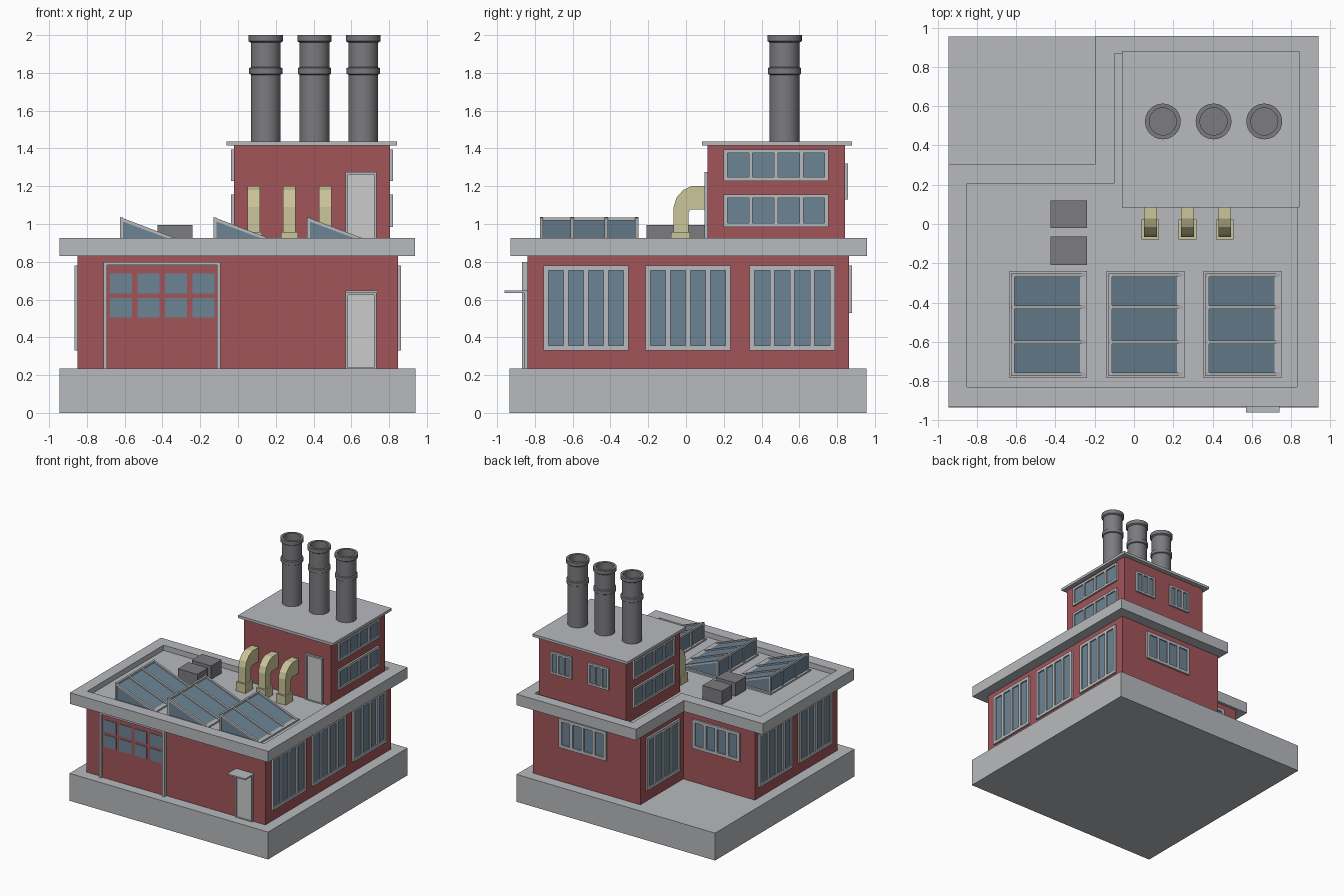
import bpy, bmesh, math
from mathutils import Matrix, Vector

if "Cube" in bpy.data.objects:
    bpy.data.objects.remove(bpy.data.objects["Cube"])


def material(name, rgb):
    m = bpy.data.materials.new(name)
    m.diffuse_color = (*rgb, 1)
    m.use_nodes = True
    m.node_tree.nodes["Principled BSDF"].inputs["Base Color"].default_value = m.diffuse_color
    return m


BRICK = material("brick_red", (0.36, 0.09, 0.10))
GLASS = material("glass_blue", (0.15, 0.23, 0.30))
DARK = material("dark_grey", (0.20, 0.20, 0.215))
ROOF = material("concrete_grey", (0.48, 0.49, 0.51))
PALE = material("door_grey", (0.62, 0.62, 0.62))
YELLOW = material("duct_yellow", (0.60, 0.56, 0.32))


def finish(name, bm, mats, smooth=False):
    bmesh.ops.recalc_face_normals(bm, faces=bm.faces)
    me = bpy.data.meshes.new(name)
    bm.to_mesh(me)
    bm.free()
    ob = bpy.data.objects.new(name, me)
    bpy.context.collection.objects.link(ob)
    for m in mats:
        me.materials.append(m)
    if smooth:
        bpy.ops.object.select_all(action='DESELECT')
        ob.select_set(True)
        bpy.context.view_layer.objects.active = ob
        bpy.ops.object.shade_smooth_by_angle(angle=math.radians(35))
    return ob


def loft(name, loops, mat, smooth=False):
    """Skin a stack of equal-length point loops and cap both ends."""
    bm = bmesh.new()
    rows = [[bm.verts.new(p) for p in loop] for loop in loops]
    n = len(rows[0])
    for a, b in zip(rows, rows[1:]):
        for i in range(n):
            j = (i + 1) % n
            bm.faces.new((a[i], a[j], b[j], b[i]))
    bm.faces.new(rows[0])
    bm.faces.new(rows[-1])
    return finish(name, bm, [mat], smooth)


def add_box(bm, x, y, z, mat=0):
    c = Vector(((x[0] + x[1]) / 2, (y[0] + y[1]) / 2, (z[0] + z[1]) / 2))
    s = Matrix.Diagonal((x[1] - x[0], y[1] - y[0], z[1] - z[0], 1))
    r = bmesh.ops.create_cube(bm, size=1, matrix=Matrix.Translation(c) @ s)
    for f in {f for v in r["verts"] for f in v.link_faces}:
        f.material_index = mat


def box(name, x, y, z, mat):
    bm = bmesh.new()
    add_box(bm, x, y, z)
    return finish(name, bm, [mat])


def flat(points, z):
    return [(x, y, z) for x, y in points]


def along_x(profile, x0, x1):
    return [[(x, y, z) for y, z in profile] for x in (x0, x1)]


def along_y(profile, y0, y1):
    return [[(x, y, z) for x, z in profile] for y in (y0, y1)]


def window(name, loc, turn, w, z, panes, bar=0.026, fill=GLASS):
    """Framed panel on a wall; turn 0 faces the front, 90 the right."""
    bm = bmesh.new()
    h, d = w / 2, 0.016
    add_box(bm, (-h + .005, h - .005), (-.005, .02), (z[0] + .005, z[1] - .005), 1)
    for zz in ((z[0], z[0] + bar), (z[1] - bar, z[1])):
        add_box(bm, (-h + bar, h - bar), (-d, .01), zz)
    for i in range(panes + 1):
        u = -h + i * (w - bar) / panes
        add_box(bm, (u, u + bar), (-d, .01), z)
    bm.transform(Matrix.Translation((*loc, 0)) @ Matrix.Rotation(math.radians(turn), 4, 'Z'))
    return finish(name, bm, [ROOF, fill])


# Base slab
box("base_slab", (-.945, .94), (-.935, .955), (0, .235), ROOF)

# Main L-shaped walls
walls = [(-.85, -.84), (.848, -.84), (.848, .862), (-.17, .862), (-.17, .28), (-.85, .28)]
loft("main_walls", [flat(walls, .235), flat(walls, .85)], BRICK)

# Main roof with parapet and sunken deck
outer = [(-.945, -.93), (.938, -.93), (.938, .957), (-.195, .957), (-.195, .305), (-.945, .305)]
inner = [(-.85, -.83), (.83, -.83), (.83, .865), (-.10, .865), (-.10, .205), (-.85, .205)]
loft("main_roof", [flat(outer, .83), flat(outer, .925), flat(inner, .925), flat(inner, .88)], ROOF)

# Upper block and its roof
box("tower_walls", (-.022, .805), (.113, .842), (.87, 1.42), BRICK)
box("tower_roof", (-.06, .842), (.085, .88), (1.415, 1.437), ROOF)

# Tall side windows
for i, y in enumerate((-.53, .01, .5625)):
    window(f"right_window_{i}", (.848, y), 90, .45, (.33, .78), 4)
    window(f"left_window_{i}", (-.17 if i == 2 else -.85, y), -90, .45, (.33, .78), 4)

# Short rear windows
window("rear_window", (.37, .862), 180, .45, (.53, .78), 4)
window("notch_window", (-.49, .28), 180, .45, (.53, .78), 4)

# Upper block windows
for i, z in enumerate(((.985, 1.157), (1.228, 1.395))):
    window(f"tower_right_window_{i}", (.805, .477), 90, .555, z, 4, .02)
    window(f"tower_left_window_{i}", (-.022, .477), -90, .555, z, 4, .02)
for i, x in enumerate((.59, .235)):
    window(f"tower_rear_window_{i}", (x, .842), 180, .2, (1.13, 1.32), 3, .018)

# Doors and entrance canopy
window("front_door", (.652, -.84), 0, .165, (.225, .638), 1, .014, PALE)
window("tower_door", (.652, .113), 0, .165, (.87, 1.275), 1, .014, PALE)
box("door_canopy", (.57, .74), (-.96, -.84), (.635, .647), ROOF)

# Garage door: posts, lintel, red panel with glazed grid
for i, x in enumerate((-.703, -.102)):
    box(f"garage_post_{i}", (x - .01, x + .01), (-.868, -.835), (.23, .80), ROOF)
box("garage_lintel", (-.693, -.112), (-.868, -.835), (.782, .80), ROOF)
box("garage_door", (-.693, -.112), (-.848, -.835), (.23, .782), BRICK)
bm = bmesh.new()
for x in (-.62, -.473, -.329, -.183):
    for z in (.685, .557):
        add_box(bm, (x - .058, x + .058), (-.852, -.84), (z - .052, z + .052))
finish("garage_panes", bm, [GLASS])

# Chimneys: turned profile with two collars and hollow top
profile = [(.079, 1.43), (.079, 1.79), (.088, 1.795), (.088, 1.825), (.079, 1.83),
           (.079, 1.96), (.091, 1.968), (.091, 2.0), (.069, 2.0), (.069, 1.85)]
for i, x in enumerate((.147, .405, .663)):
    loft(f"chimney_{i}", [[(x + r * math.cos(k * math.tau / 32), .522 + r * math.sin(k * math.tau / 32), z)
                           for k in range(32)] for r, z in profile], DARK, True)

# Bent ducts into the upper block
duct = [(-.065, .88), (-.065, 1.09), (-.05, 1.14), (-.015, 1.18), (.028, 1.2), (.12, 1.2),
        (.12, 1.078), (.025, 1.078), (.012, 1.06), (.012, .88)]
for i, x in enumerate((.083, .272, .462)):
    loft(f"duct_{i}", along_x(duct, x - .033, x + .033), YELLOW)
    box(f"duct_flange_{i}", (x - .045, x + .045), (-.08, .022), (.875, .957), YELLOW)

# Roof vent boxes
for i, y in enumerate(((-.02, .12), (-.208, -.063))):
    box(f"roof_vent_{i}", (-.425, -.24), y, (.875, .995), DARK)

# Sawtooth skylights: curb, glass wedge, ribs and ridge bar
for i, x in enumerate((-.62, -.125, .37)):
    e = x + .37
    box(f"skylight_curb_{i}", (x - .015, e + .012), (-.785, -.24), (.875, .893), ROOF)
    loft(f"skylight_glass_{i}", along_y([(x + .005, .885), (x + .005, 1.022), (e - .005, .885)], -.768, -.258), GLASS)
    rib = [(x - .005, .885), (x - .005, 1.037), (e + .005, .892), (e - .03, .89), (x + .01, 1.013), (x + .01, .885)]
    for k, y in enumerate((-.765, -.602, -.423, -.26)):
        loft(f"skylight_rib_{i}_{k}", along_y(rib, y - .009, y + .009), ROOF)
    box(f"skylight_ridge_{i}", (x - .005, x + .012), (-.77, -.255), (1.015, 1.034), ROOF)
